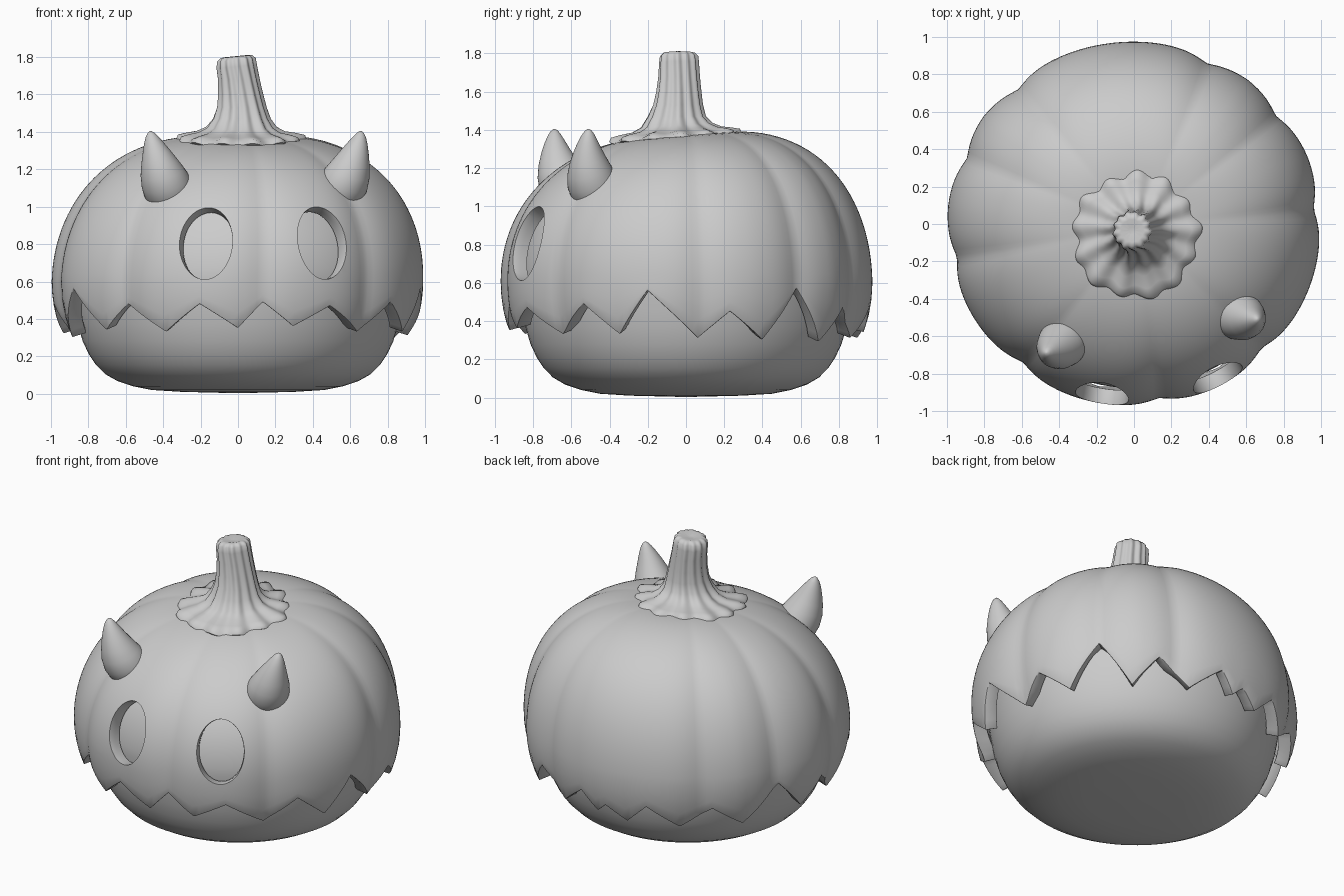
import bpy, bmesh
from math import sin, cos, pi, radians, exp, sqrt
from mathutils import Vector

cube = bpy.data.objects.get("Cube")
if cube:
    bpy.data.objects.remove(cube)

grey = bpy.data.materials.new("plain_grey")
grey.use_nodes = True
grey.diffuse_color = (0.6, 0.6, 0.6, 1)
grey.node_tree.nodes["Principled BSDF"].inputs["Base Color"].default_value = (0.6, 0.6, 0.6, 1)


def loft(name, rings, cap_start=True, cap_end=True):
    """Skin a list of equal rings of points into one mesh object."""
    bm = bmesh.new()
    loops = [[bm.verts.new(p) for p in ring] for ring in rings]
    n = len(loops[0])
    for low, high in zip(loops, loops[1:]):
        for i in range(n):
            j = (i + 1) % n
            bm.faces.new((low[i], low[j], high[j], high[i]))
    if cap_start:
        bm.faces.new(loops[0][::-1])
    if cap_end:
        bm.faces.new(loops[-1])
    mesh = bpy.data.meshes.new(name)
    bm.to_mesh(mesh)
    bm.free()
    mesh.materials.append(grey)
    obj = bpy.data.objects.new(name, mesh)
    bpy.context.collection.objects.link(obj)
    return obj


def activate(obj):
    bpy.ops.object.select_all(action='DESELECT')
    obj.select_set(True)
    bpy.context.view_layer.objects.active = obj


def apply_modifier(obj, kind, **settings):
    modifier = obj.modifiers.new(kind.lower(), kind)
    for key, value in settings.items():
        setattr(modifier, key, value)
    activate(obj)
    bpy.ops.object.modifier_apply(modifier=modifier.name)


def smooth(obj, angle=40):
    activate(obj)
    bpy.ops.object.shade_smooth_by_angle(angle=radians(angle))


def ellipse_ring(centre, u, v, a, b, n=40):
    return [centre + u * (a * cos(2 * pi * i / n)) + v * (b * sin(2 * pi * i / n)) for i in range(n)]


# Shell shape: ribs, zigzag hem, and a crown that tilts forward
GROOVES = (5, 38, 66, 130, 158, 191, 232, 278, 315)
HEM = ((4, .31), (14, .45), (26, .30), (38, .57), (50, .29), (60, .47), (72, .31), (84, .46),
       (90, .34), (94, .40), (102, .31), (110, .44), (122, .30), (134, .43), (146, .30),
       (160, .53), (172, .32), (182, .47), (194, .30), (208, .56), (222, .34), (232, .48),
       (246, .33), (258, .48), (270, .35), (278, .49), (288, .36), (300, .47), (314, .33),
       (326, .49), (338, .33), (348, .56), (364, .31))
TILT = 0.07


def hem_height(deg):
    deg = deg if deg >= HEM[0][0] else deg + 360
    for (a, za), (b, zb) in zip(HEM, HEM[1:]):
        if a <= deg <= b:
            return za + (zb - za) * (deg - a) / (b - a)


def rib(deg):
    gap = min(abs((deg - g + 180) % 360 - 180) for g in GROOVES)
    return 1 - 0.036 * exp(-(gap / 6.5) ** 1.3)


def shell_point(deg, r, z):
    lean = max(0, z - 0.6) / 0.7
    a = radians(deg)
    r *= rib(deg)
    y = 0.975 * r * sin(a)
    return Vector((r * cos(a) + 0.02 * lean, y - 0.01 * lean, z + TILT * lean * y))


DEGREES = range(0, 360, 2)
WIDEST, MIDDLE, RISE = 1.0, 0.6, 0.79
rings = []
for k in range(3):
    ring = []
    for d in DEGREES:
        h = hem_height(d)
        z = h + (MIDDLE - h) * k / 3
        ring.append(shell_point(d, WIDEST * sqrt(1 - ((MIDDLE - z) / 0.85) ** 2), z))
    rings.append(ring)
for k in range(31):
    u = (pi / 2) * k / 31
    r = WIDEST * cos(u) ** 0.73
    z = MIDDLE + RISE * sin(u) ** 0.976 - 0.03 * exp(-(r / 0.25) ** 2)
    rings.append([shell_point(d, r, z) for d in DEGREES])
shell = loft("ribbed_shell", rings, cap_start=False)
apply_modifier(shell, 'SOLIDIFY', thickness=0.08, offset=-1)
apply_modifier(shell, 'BEVEL', width=0.01, segments=2, limit_method='ANGLE', angle_limit=radians(55))

# Eye holes and horns sit either side of the face direction
FACE = 279
UP = Vector((0, 0, 1))


def directions(deg):
    a = radians(deg)
    return Vector((cos(a), sin(a), 0)), Vector((-sin(a), cos(a), 0))


for side in (-1, 1):
    out, across = directions(FACE + side * 19.5)
    axis = (out + UP * 0.27).normalized()
    rise = axis.cross(across)
    centre = out * 0.945 + UP * 0.81
    cutter = loft("eye_cutter", [
        ellipse_ring(centre + axis * depth, across, rise, 0.145 * s, 0.205 * s, 64)
        for depth, s in ((-0.3, 0.93), (-0.05, 0.95), (-0.015, 0.98), (0.015, 1.04), (0.15, 1.35))])
    cutter.hide_render = True
    apply_modifier(shell, 'BOOLEAN', operation='DIFFERENCE', solver='EXACT', object=cutter)
    bpy.data.objects.remove(cutter)
smooth(shell)

# Horns: radial distance, height, radius, outward splay along a curved path
HORN = ((.65, 1.03, .115, 0), (.725, 1.09, .132, 0), (.755, 1.135, .13, 0), (.778, 1.185, .118, .005),
        (.797, 1.24, .097, .012), (.812, 1.295, .073, .022), (.822, 1.34, .052, .032),
        (.828, 1.375, .033, .04), (.83, 1.395, .018, .044), (.831, 1.404, .005, .046))
for side, label in ((-1, "right"), (1, "left")):
    out, across = directions(FACE + side * 40)
    rings = []
    for i, (r, z, size, splay) in enumerate(HORN):
        before, after = HORN[max(i - 1, 0)], HORN[min(i + 1, len(HORN) - 1)]
        along = (out * (after[0] - before[0]) + UP * (after[1] - before[1])).normalized()
        centre = out * r + UP * z + across * (side * splay)
        rings.append(ellipse_ring(centre, across, along.cross(across), size, size))
    smooth(loft(label + "_horn", rings), 60)

# Smooth inner body with a flattened base
BASE = ((.05, .004), (.3, .01), (.46, .02), (.56, .04), (.645, .068), (.71, .105), (.76, .155),
        (.797, .21), (.83, .28), (.857, .37), (.874, .46), (.885, .54))
CROWN = [(0.895 * cos(t * pi / 40) ** 0.8, 0.62 + 0.66 * sin(t * pi / 40)) for t in range(20)]
body = loft("inner_body", [
    ellipse_ring(UP * z, Vector((1, 0, 0)), Vector((0, 1, 0)), r, r * 0.98, 96)
    for r, z in BASE + tuple(CROWN)])
smooth(body)

# Stem: flared scalloped foot, ridged neck; height, centre x, centre y, radius, ridge, scallop
STEM = ((1.32, .01, -.055, .30, .00, 1), (1.358, .01, -.06, .335, .01, 1), (1.378, .01, -.06, .325, .015, 1),
        (1.392, .01, -.06, .28, .03, .6), (1.403, .01, -.05, .225, .045, .3), (1.427, .015, -.05, .18, .05, .1),
        (1.47, .018, -.048, .147, .05, 0), (1.53, .018, -.042, .127, .05, 0), (1.6, .012, -.038, .115, .05, 0),
        (1.68, .003, -.036, .106, .05, 0), (1.75, -.008, -.036, .102, .05, 0), (1.785, -.01, -.036, .098, .05, 0),
        (1.803, -.01, -.036, .082, .04, 0), (1.806, -.01, -.036, .06, .03, 0), (1.795, -.01, -.036, .02, 0, 0))
rings = []
for z, cx, cy, r, ridge, scallop in STEM:
    ring = []
    for i in range(144):
        a = 2 * pi * i / 144
        turn = a + (z - 1.35) * 0.5
        size = r * (1 + ridge * sin(13 * turn) + 0.5 * ridge * sin(7 * turn + 1)
                    + scallop * (0.025 * sin(13 * a) + 0.03 * sin(5 * a + 1)))
        x, y = cx + size * cos(a), cy + size * sin(a)
        lift = scallop * 0.008 * sin(13 * a + 0.6)
        if z < 1.45:
            lift += TILT * y
        elif z > 1.7:
            lift += 0.1 * x
        ring.append(Vector((x, y, z + lift)))
    rings.append(ring)
smooth(loft("stem", rings), 60)
